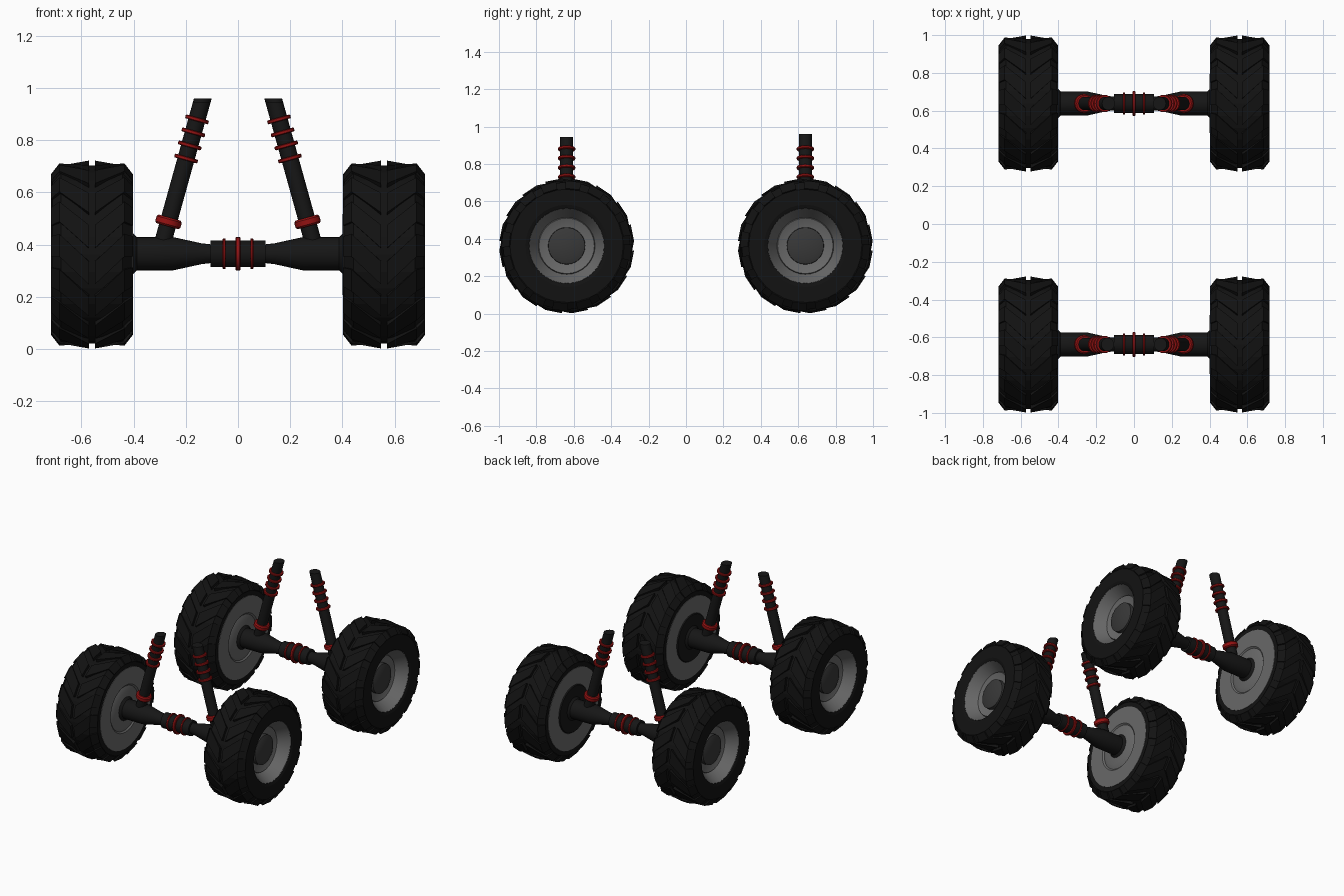
import bpy, bmesh, math
from mathutils import Vector, Matrix

if "Cube" in bpy.data.objects:
    bpy.data.objects.remove(bpy.data.objects["Cube"])

ZC, XW, YW = 0.362, 0.56, 0.638   # wheel centre height, half track, half wheelbase


def material(name, c):
    m = bpy.data.materials.new(name)
    m.diffuse_color = (*c, 1)
    m.use_nodes = True
    m.node_tree.nodes["Principled BSDF"].inputs["Base Color"].default_value = m.diffuse_color
    return m


RUBBER = material("tyre black", (0.006, 0.006, 0.006))
FRAME = material("frame black", (0.008, 0.008, 0.008))
RED = material("dark red", (0.30, 0.006, 0.006))
GREY = material("rim grey", (0.14, 0.14, 0.14))
DARK = material("hub grey", (0.04, 0.04, 0.04))


def finish(bm, name, mat, smooth=True):
    bmesh.ops.recalc_face_normals(bm, faces=bm.faces)
    me = bpy.data.meshes.new(name)
    bm.to_mesh(me)
    bm.free()
    me.materials.append(mat)
    ob = bpy.data.objects.new(name, me)
    bpy.context.collection.objects.link(ob)
    if smooth:
        bpy.ops.object.select_all(action='DESELECT')
        ob.select_set(True)
        bpy.context.view_layer.objects.active = ob
        bpy.ops.object.shade_smooth_by_angle(angle=math.radians(30))
    return ob


def lathe(bm, profile, n, centre, axis=Vector((1, 0, 0)), closed=False):
    """Spin (distance along axis, radius) points about an axis."""
    rot = Vector((1, 0, 0)).rotation_difference(axis).to_matrix()
    rings = []
    for d, r in profile:
        count = n if r > 0 else 1
        rings.append([bm.verts.new(centre + rot @ Vector((
            d, -r * math.cos(2 * math.pi * i / n), r * math.sin(2 * math.pi * i / n))))
            for i in range(count)])
    pairs = list(zip(rings, rings[1:]))
    if closed:
        pairs.append((rings[-1], rings[0]))
    for a, b in pairs:
        for i in range(n):
            j = (i + 1) % n
            vs = [a[i % len(a)], a[j % len(a)], b[j % len(b)], b[i % len(b)]]
            bm.faces.new(list(dict.fromkeys(vs)))


def lathed(name, mat, profile, n, centre, **kw):
    bm = bmesh.new()
    lathe(bm, profile, n, centre, **kw)
    return finish(bm, name, mat)


def lug(bm, c, s, side, a0, w=0.25):
    """One slanted tread block, running from the centre groove over the shoulder."""
    sections = [(0.012, 0.361, 0.012, 0.31, 0.0),
                (0.125, 0.349, 0.115, 0.31, 0.30),
                (0.157, 0.308, 0.130, 0.28, 0.30)]
    rings = []
    for dt, rt, db, rb, off in sections:
        ring = []
        for d, r, a in ((dt, rt, 0), (dt, rt, w), (db, rb, w), (db, rb, 0)):
            t = a0 + off + a
            ring.append(bm.verts.new(c + Vector((s * side * d, -r * math.cos(t), r * math.sin(t)))))
        rings.append(ring)
    for a, b in zip(rings, rings[1:]):
        for i in range(4):
            j = (i + 1) % 4
            bm.faces.new((a[i], a[j], b[j], b[i]))
    bm.faces.new(rings[0])
    bm.faces.new(rings[-1])


def wheel(label, s, y):
    c = Vector((s * XW, y, ZC))
    flip = lambda p: [(s * d, r) for d, r in p]
    # tyre body with chevron tread blocks
    bm = bmesh.new()
    lathe(bm, flip([(0.145, 0.20), (0.152, 0.22), (0.152, 0.303), (0.118, 0.341),
                    (-0.118, 0.341), (-0.152, 0.303), (-0.152, 0.27), (-0.14, 0.26)]), 32, c)
    for i in range(16):
        for side in (1, -1):
            lug(bm, c, s, side, 2 * math.pi * (i + 0.18) / 16)
    finish(bm, label + "_tyre", RUBBER, smooth=False)
    # recessed outer rim, hub cap, and inner disc
    lathed(label + "_rim", GREY, flip([(0.147, 0.202), (0.07, 0.152), (0.078, 0.148),
                                       (0.06, 0.10), (0.06, 0)]), 32, c)
    lathed(label + "_hub_cap", DARK, flip([(0.05, 0.10), (0.085, 0.098), (0.095, 0.07),
                                           (0.098, 0)]), 32, c)
    lathed(label + "_inner_disc", GREY, flip([(-0.14, 0.275), (-0.154, 0.272), (-0.154, 0.16),
                                              (-0.146, 0.15), (-0.158, 0.12), (-0.158, 0)]), 32, c)
    if s > 0:
        lathed(label + "_inner_plate", FRAME, flip([(-0.15, 0.16), (-0.160, 0.155),
                                                    (-0.160, 0)]), 32, c)


def band(name, centre, axis, r, h):
    """Solid ring with slightly bevelled edges."""
    b = h * 0.2
    lathed(name, RED, [(-h / 2, 0), (-h / 2, r - b), (-h / 2 + b, r), (h / 2 - b, r),
                       (h / 2, r - b), (h / 2, 0)], 20, centre, axis=axis)


def strut(label, s, y, top):
    # slanted tube with level ends
    x_at = lambda z: s * (0.285 - (z - 0.42) * 0.15 / 0.54)
    bm = bmesh.new()
    rings = [[bm.verts.new((x_at(z) + 0.034 * math.cos(t * math.pi / 10),
                            y + 0.035 * math.sin(t * math.pi / 10), z)) for t in range(20)]
             for z in (0.38, top)]
    for i in range(20):
        j = (i + 1) % 20
        bm.faces.new((rings[0][i], rings[0][j], rings[1][j], rings[1][i]))
    for r in rings:
        bm.faces.new(r)
    finish(bm, label + "_strut", FRAME)
    # spring rings and lower collar
    axis = Vector((-s * 0.15, 0, 0.54)).normalized()
    for k, z in enumerate((0.73, 0.78, 0.83, 0.88)):
        band(f"{label}_spring_ring_{k + 1}", Vector((x_at(z), y, z)), axis, 0.046, 0.015)
    band(label + "_strut_collar", Vector((x_at(0.487), y, 0.487)), axis, 0.050, 0.034)


for end, y, top in (("front", -YW, 0.945), ("rear", YW, 0.96)):
    c = Vector((0, y, ZC + 0.003))
    # axle: flared ends, tapered arms, central sleeve
    half = [(0.415, 0), (0.415, 0.082), (0.403, 0.08), (0.388, 0.064), (0.25, 0.064),
            (0.14, 0.040), (0.105, 0.036), (0.105, 0.051)]
    lathed(end + "_axle", FRAME, half + [(-d, r) for d, r in reversed(half)], 24, c)
    # red axle bands
    band(end + "_axle_band_middle", c, Vector((1, 0, 0)), 0.065, 0.018)
    for s, side in ((-1, "left"), (1, "right")):
        band(f"{end}_axle_band_{side}", c + Vector((s * 0.053, 0, 0)),
             Vector((1, 0, 0)), 0.059, 0.011)
        wheel(f"{end}_{side}", s, y)
        strut(f"{end}_{side}", s, y, top)
